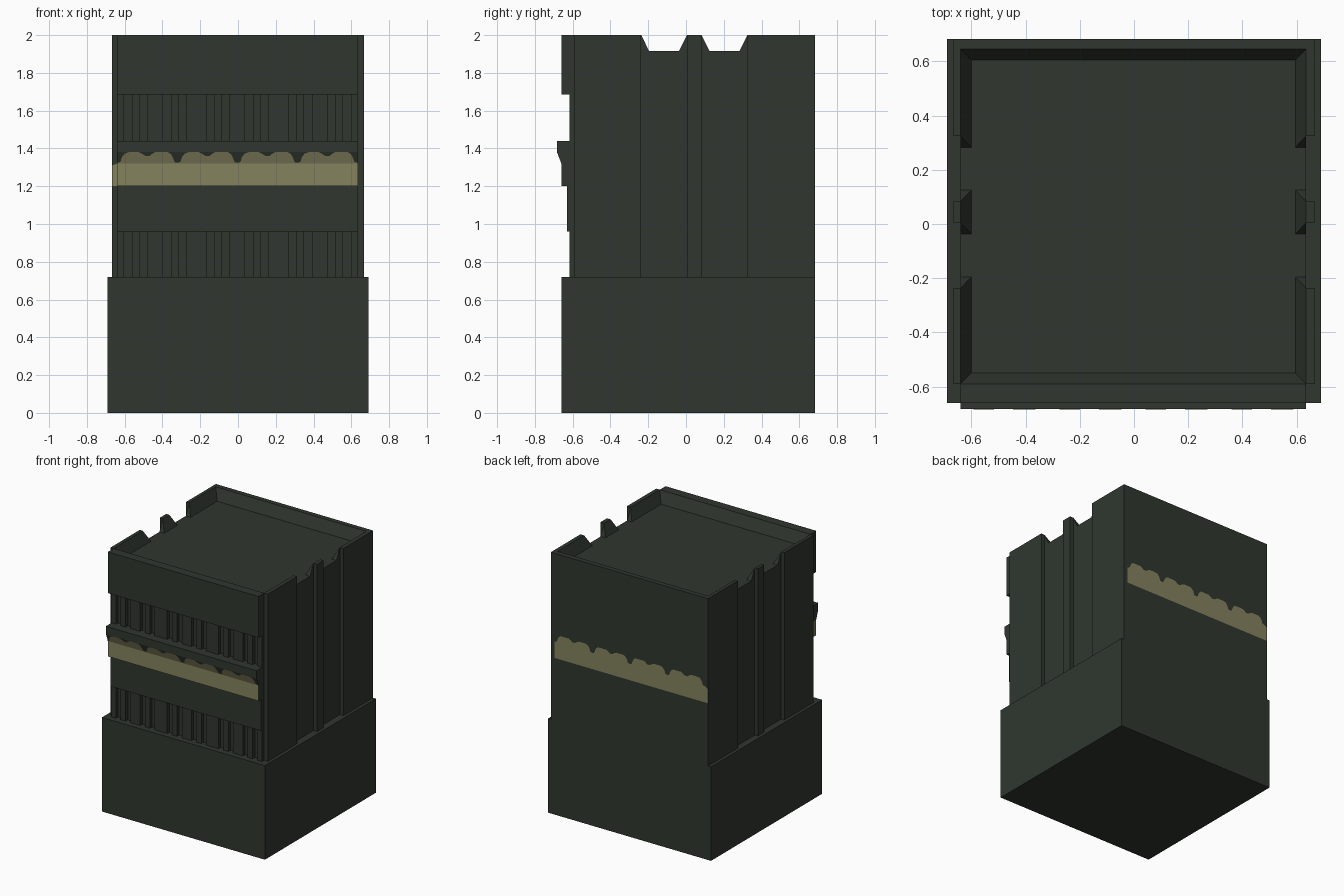
import bpy, bmesh

if "Cube" in bpy.data.objects:
    bpy.data.objects.remove(bpy.data.objects["Cube"])

XL, XR = -0.64, 0.635          # side wall planes
XO = 0.666                     # outer face of side piers
YF, YB = -0.59, 0.683          # front wall plane, back face
ZB, ZR, ZT = 0.72, 1.915, 2.0  # plinth top, roof deck, parapet top


def material(name, col):
    m = bpy.data.materials.new(name)
    m.diffuse_color = (*col, 1)
    m.use_nodes = True
    m.node_tree.nodes["Principled BSDF"].inputs["Base Color"].default_value = m.diffuse_color
    return m


DARK = material("dark_green_grey", (0.029, 0.037, 0.028))
MOSS = material("dull_khaki", (0.231, 0.223, 0.114))


def finish(name, bm, mats):
    me = bpy.data.meshes.new(name)
    bm.to_mesh(me)
    bm.free()
    for m in mats:
        me.materials.append(m)
    ob = bpy.data.objects.new(name, me)
    bpy.context.collection.objects.link(ob)
    return ob


def hull(name, pts, mats=(DARK,)):
    """Convex solid around a handful of corner points."""
    bm = bmesh.new()
    for p in pts:
        bm.verts.new(p)
    bmesh.ops.convex_hull(bm, input=bm.verts)
    bmesh.ops.dissolve_limit(bm, angle_limit=0.01, verts=bm.verts, edges=bm.edges)
    bmesh.ops.recalc_face_normals(bm, faces=bm.faces)
    return finish(name, bm, mats)


def box(name, x0, x1, y0, y1, z0, z1, mats=(DARK,)):
    return hull(name, [(x, y, z) for x in (x0, x1) for y in (y0, y1) for z in (z0, z1)], mats)


def prism(name, x0, x1, yz):
    return hull(name, [(x, y, z) for x in (x0, x1) for y, z in yz])


# Plinth and main body
box("plinth", -0.69, 0.69, -0.66, YB, 0, ZB)
box("body", XL, XR, YF, YB, ZB, ZR)

# Side piers rising into parapet pieces with sloped inner faces
for side, wall, outer in (("left", XL, -XO), ("right", XR, XO)):
    inner = wall - 0.04 * (1 if wall > 0 else -1)
    for i, (a, b) in enumerate([(YF, -0.237), (0.005, 0.083), (0.325, YB)]):
        box(f"{side}_pier_{i}", wall, outer, a, b, ZB, ZT)
        a2 = a if i == 0 else a - 0.042
        b2 = b if i == 2 else b + 0.042
        hull(f"{side}_parapet_{i}", [(wall, a, ZT), (wall, b, ZT), (wall, a2, ZR), (wall, b2, ZR),
                                     (inner, a2, ZR), (inner, b2, ZR)])

# Front and back parapets
prism("back_parapet", XL, XR, [(YB, ZT), (0.645, ZT), (0.605, ZR), (YB, ZR)])
prism("front_parapet", XL, XR, [(-0.66, ZT), (YF, ZT), (-0.55, ZR), (YF, 1.685), (-0.66, 1.685)])

# Front ledges
prism("cornice", XL, XR, [(YF, 1.44), (-0.683, 1.44), (-0.683, 1.38), (-0.66, 1.32), (YF, 1.32)])
box("sill_band", XL, XR, -0.63, YF, 0.96, 1.2)
band = box("moss_band", XL, XR, -0.66, YF, 1.2, 1.32, (DARK, MOSS))
for p in band.data.polygons:
    p.material_index = int(p.normal.y < -0.5 or p.normal.x < -0.5)

# Two rows of wall strips separated by narrow window slots
slots = [(c + o, c + o + 0.041) for c in (-0.438, -0.003, 0.432)
         for o in (-0.165, -0.082, 0.041, 0.124)]
starts = [XL] + [s[1] for s in slots]
ends = [s[0] for s in slots] + [XR]
for row, z0, z1 in (("lower", ZB, 0.96), ("upper", 1.44, 1.685)):
    for i, (a, b) in enumerate(zip(starts, ends)):
        box(f"{row}_wall_strip_{i}", a, b, -0.617, YF, z0, z1)

# Scalloped edge of the khaki strip: one repeat as (offset, height)
WAVE = [(0, 1.324), (0.018, 1.328), (0.026, 1.355), (0.042, 1.374), (0.06, 1.38), (0.115, 1.38),
        (0.135, 1.37), (0.15, 1.36), (0.172, 1.36), (0.185, 1.371), (0.2, 1.38), (0.27, 1.38),
        (0.285, 1.37), (0.296, 1.35), (0.304, 1.328)]
STEP = 0.3175
edge = [(XL + k * STEP + u, h) for k in range(4) for u, h in WAVE] + [(XR, 1.324)]
edge = [(min(x, XR), h) for x, h in edge]


def strip(name, pts, z0, y_at, flip):
    """Thin painted sheet from height z0 up to the given edge line."""
    bm = bmesh.new()
    cols = [[bm.verts.new((x, y_at(z), z)) for z in (z0, h)] for x, h in pts]
    for (a, b), (c, d) in zip(cols, cols[1:]):
        bm.faces.new((a, b, d, c) if flip else (a, c, d, b))
    finish(name, bm, (MOSS,))


strip("front_scallops", edge, 1.32, lambda z: -0.662 - (z - 1.32) / 0.06 * 0.023, False)
strip("front_corner_strip", [(-XO, 1.31), (XL, 1.32)], 1.2, lambda z: YF - 0.002, False)
strip("back_scallops", [(-XO, 1.31), (XL - 0.004, 1.32)] + edge, 1.2, lambda z: YB + 0.002, True)
